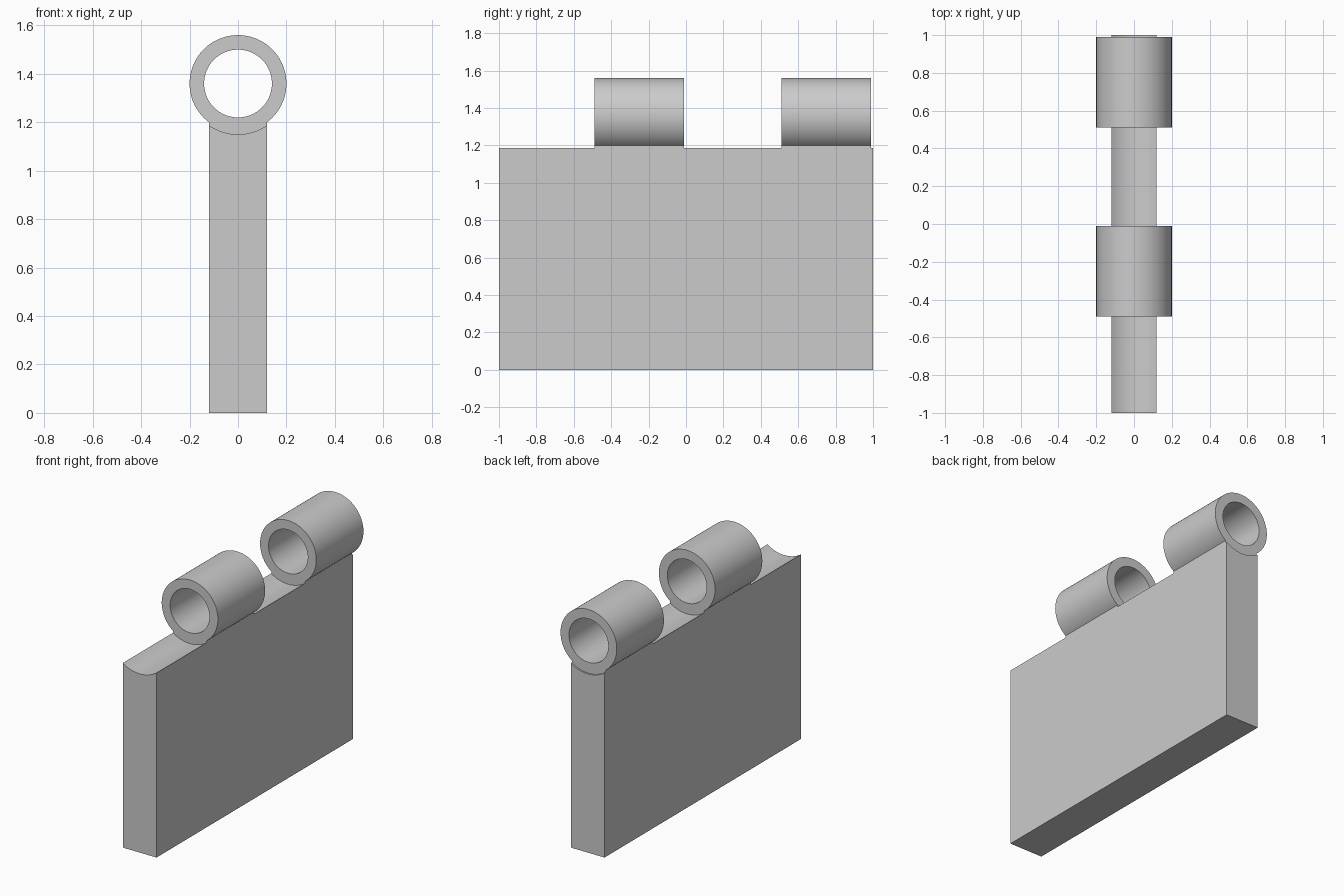
import bpy, bmesh
from math import sin, cos, asin, pi

if "Cube" in bpy.data.objects:
    bpy.data.objects.remove(bpy.data.objects["Cube"])

AXIS_Z = 1.36                       # height of the pin axis
R_IN, R_OUT, R_CUP = 0.14, 0.20, 0.21
HALF_T = 0.12                       # half thickness of the leaf
A_CUP, A_RING = asin(HALF_T / R_CUP), asin(HALF_T / R_OUT)

metal = bpy.data.materials.new("plain grey")
metal.diffuse_color = (0.6, 0.6, 0.6, 1)
metal.use_nodes = True
metal.node_tree.nodes["Principled BSDF"].inputs["Base Color"].default_value = metal.diffuse_color


def polar(r, a):
    """Point around the pin axis, angle measured from straight down."""
    return r * sin(a), AXIS_Z - r * cos(a)


def spread(a, b, n):
    return [a + (b - a) * i / n for i in range(n + 1)]


def finish(bm, name):
    bmesh.ops.recalc_face_normals(bm, faces=bm.faces)
    mesh = bpy.data.meshes.new(name)
    bm.to_mesh(mesh)
    bm.free()
    obj = bpy.data.objects.new(name, mesh)
    bpy.context.collection.objects.link(obj)
    mesh.materials.append(metal)
    bpy.ops.object.select_all(action='DESELECT')
    obj.select_set(True)
    bpy.context.view_layer.objects.active = obj
    bpy.ops.object.shade_smooth_by_angle(angle=pi / 6)


def leaf():
    """Upright plate with a hollowed top edge."""
    outline = [(-HALF_T, 0), (HALF_T, 0)]
    outline += [polar(R_CUP, a) for a in spread(A_CUP, -A_CUP, 16)]
    bm = bmesh.new()
    face = bm.faces.new([bm.verts.new((x, -1, z)) for x, z in outline])
    ext = bmesh.ops.extrude_face_region(bm, geom=[face], use_keep_orig=True)
    moved = [v for v in ext["geom"] if isinstance(v, bmesh.types.BMVert)]
    bmesh.ops.translate(bm, verts=moved, vec=(0, 2, 0))
    finish(bm, "hinge_leaf")


def knuckle(name, y0, y1):
    """Tube with a short foot that fills the hollow of the leaf."""
    ring = [(R_CUP, a) for a in spread(-A_CUP, A_CUP, 16)]
    ring += [(R_OUT, a) for a in spread(A_RING, 2 * pi - A_RING, 72)]
    bm = bmesh.new()
    rows = []
    for r, a in ring:
        loop = [(R_IN, y0), (r, y0), (r, y1), (R_IN, y1)]
        row = []
        for radius, y in loop:
            x, z = polar(radius, a)
            row.append(bm.verts.new((x, y, z)))
        rows.append(row)
    for i, row in enumerate(rows):
        nxt = rows[(i + 1) % len(rows)]
        for k in range(4):
            m = (k + 1) % 4
            bm.faces.new((row[k], row[m], nxt[m], nxt[k]))
    finish(bm, name)


leaf()
knuckle("front_knuckle", -0.49, -0.01)
knuckle("back_knuckle", 0.51, 0.99)
